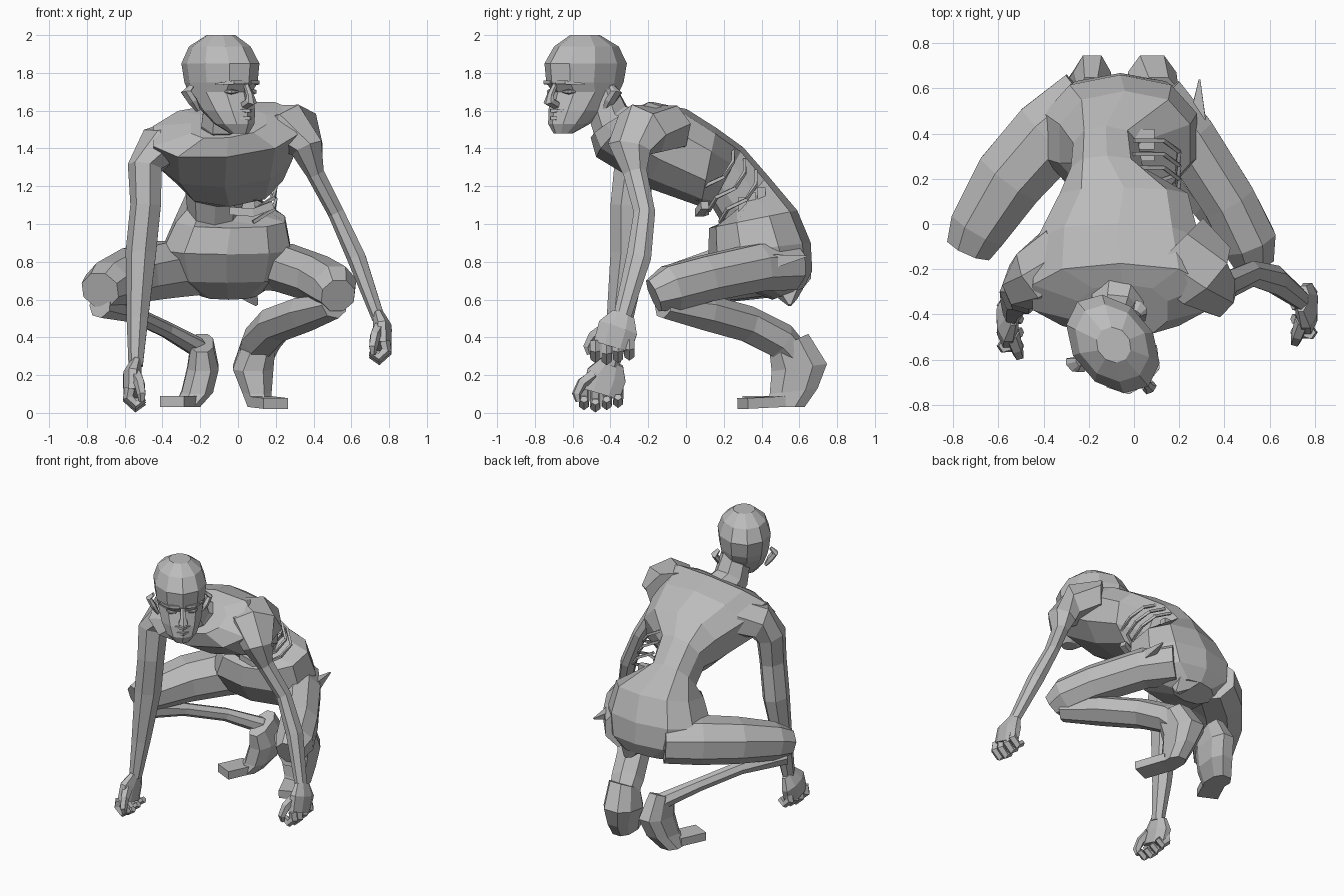
import bpy, bmesh, math
from mathutils import Vector, Matrix

default_cube = bpy.data.objects.get("Cube")
if default_cube:
    bpy.data.objects.remove(default_cube)

tone = .5
grey = (tone, tone, tone, 1)
material = bpy.data.materials.new("plain grey")
material.use_nodes = True
material.diffuse_color = grey
material.node_tree.nodes["Principled BSDF"].inputs["Base Color"].default_value = grey

ALONG_Y = Vector((0, 1, 0))
ALONG_Z = Vector((0, 0, 1))


def skin(name, rings, matrix):
    """Join equal rings of points into a closed flat-faced body."""
    bm = bmesh.new()
    rows = [[bm.verts.new(point) for point in ring] for ring in rings]
    for lower, upper in zip(rows, rows[1:]):
        for i in range(len(lower)):
            bm.faces.new((lower[i - 1], lower[i], upper[i], upper[i - 1]))
    bm.faces.new(rows[0])
    bm.faces.new(rows[-1])
    bmesh.ops.recalc_face_normals(bm, faces=bm.faces)
    mesh = bpy.data.meshes.new(name)
    bm.to_mesh(mesh)
    bm.free()
    mesh.transform(matrix)
    mesh.materials.append(material)
    part = bpy.data.objects.new(name, mesh)
    bpy.context.collection.objects.link(part)


def bulge(value, power):
    return math.copysign(abs(value) ** power, value)


def oval(middle, across, along, sides, power=1):
    """One ring of points with flat sides; a low power makes it boxier."""
    turns = [math.tau * (i + .5) / sides for i in range(sides)]
    return [middle + across * bulge(math.cos(t), power) + along * bulge(math.sin(t), power)
            for t in turns]


def limb(name, path, widths, flat=1, sides=6, ref=ALONG_Z, matrix=Matrix()):
    """Loft along a path; flat is the depth towards ref per unit of width."""
    points = [Vector(p) for p in path]
    rings = []
    for i, (point, width) in enumerate(zip(points, widths)):
        ahead = points[min(i + 1, len(points) - 1)]
        behind = points[max(i - 1, 0)]
        tangent = (ahead - behind).normalized()
        across = tangent.cross(ref).normalized()
        along = across.cross(tangent)
        rings.append(oval(point, across * width, along * width * flat, sides))
    skin(name, rings, matrix)


def slices(name, table, sides, power=1, lean=0, matrix=Matrix()):
    """Loft through slices given by left, right, a back and a front point."""
    rings = []
    for left, right, back, front in table:
        back, front = Vector((0, *back)), Vector((0, *front))
        middle = (back + front) / 2 + Vector(((left + right) / 2, 0, 0))
        half = (right - left) / 2
        across = Vector((half, 0, half * lean * max(0, front.z - 1)))
        rings.append(oval(middle, across * 1.04, (back - front) / 2 * 1.04, sides, power))
    skin(name, rings, matrix)


# Torso, from the seat up over the bent back to the collar
slices("torso", [
    (-.2, .1, (.62, .66), (.46, .6)),
    (-.36, .24, (.66, .75), (.24, .69)),
    (-.4, .28, (.65, .9), (.13, .84)),
    (-.33, .25, (.58, 1.07), (.13, .98)),
    (-.27, .02, (.43, 1.25), (.2, 1)),
    (-.28, .04, (.3, 1.4), (.14, 1.1)),
    (-.33, .24, (.16, 1.5), (.08, 1.1)),
    (-.43, .29, (0, 1.6), (-.2, 1.2)),
    (-.45, .33, (-.18, 1.64), (-.47, 1.36)),
    (-.25, .15, (-.27, 1.6), (-.5, 1.46)),
], sides=10, power=.85, lean=.25)
limb("neck", [(-.06, -.26, 1.47), (-.08, -.4, 1.55), (-.08, -.46, 1.7)],
     [.14, .12, .1], sides=8)

# Open flank with bare ribs and pieces of the backbone
for i in range(3):
    drop = Matrix.Translation(Vector((0, i, -i)) * .06)
    limb(f"rib_{i + 1}", [(0, .25, 1.4), (.13, .25, 1.33), (.2, .2, 1.25),
         (.19, .1, 1.2), (.08, .06, 1.13)], [.012] * 5, sides=4, matrix=drop)
    shift = Matrix.Translation(Vector((0, i, i / 2)) * .05)
    limb(f"backbone_block_{i + 1}", [(0, .3, 1.1), (.09, .3, 1.1)],
         [.03, .03], flat=2, sides=4, matrix=shift)
limb("loose_flap", [(-.04, .1, 1.07), (.08, .07, 1.06), (.18, .1, 1.1)],
     [.03] * 3, sides=4)

# Head, symmetric in its own frame, then turned towards its left
facing = Matrix.Translation((-.09, -.535, 0)) @ Matrix.Rotation(math.radians(40), 4, 'Z')
skull = [(1.48, -.2, -.1, .05), (1.53, -.22, 0, .1), (1.6, -.21, .09, .13),
         (1.7, -.18, .19, .15), (1.75, -.22, .22, .16), (1.85, -.23, .24, .17),
         (1.94, -.17, .19, .14), (2, -.08, .08, .07)]
slices("head", [(-wide, wide, (back, height), (front, height))
                for height, front, back, wide in skull], sides=10, matrix=facing)
limb("nose", [(0, -.2, 1.75), (0, -.24, 1.68), (0, -.25, 1.65), (0, -.2, 1.63)],
     [.015, .022, .035, .03], flat=.8, ref=ALONG_Y, matrix=facing)
for name, height in (("upper_lip", 1.6), ("lower_lip", 1.56)):
    limb(name, [(-.05, -.19, height), (0, -.225, height), (.05, -.19, height)],
         [.01, .02, .01], flat=.7, sides=4, matrix=facing)
for side, s in (("left", 1), ("right", -1)):
    limb(side + "_ear", [(s * .14, .02, 1.6), (s * .17, .03, 1.65),
         (s * .2, .05, 1.7), (s * .17, .04, 1.73)],
         [.01, .02, .02, .01], flat=2, ref=ALONG_Y, matrix=facing)
    limb(side + "_brow", [(s * .02, -.21, 1.75), (s * .08, -.2, 1.75), (s * .14, -.12, 1.74)],
         [.02, .02, .01], flat=.7, sides=4, matrix=facing)
    limb(side + "_eye", [(s * .04, -.19, 1.7), (s * .08, -.18, 1.7), (s * .1, -.15, 1.7)],
         [.005, .014, .005], matrix=facing)

# Arms: slim from the front, deeper from the side
left_wrist, right_wrist = (.745, -.34, .5), (-.54, -.4, .25)
limb("left_arm", [(.18, -.1, 1.5), (.31, -.23, 1.5), (.37, -.3, 1.4), (.41, -.27, 1.27),
     (.52, -.22, 1.06), (.63, -.25, .82), left_wrist],
     [.14, .135, .09, .05, .045, .052, .036], flat=1.3, sides=7, ref=ALONG_Y)
limb("right_arm", [(-.3, -.13, 1.43), (-.43, -.23, 1.4), (-.49, -.27, 1.3),
     (-.485, -.3, 1.1), (-.51, -.3, .85), (-.53, -.35, .5), right_wrist],
     [.13, .12, .095, .085, .085, .06, .04], flat=1.2, sides=7, ref=ALONG_Y)


def hand(side, wrist, inward):
    """Palm hanging from the wrist, four curled fingers, thumb in front."""
    origin = Vector(wrist) - Vector((0, .05, .25))
    frame = Matrix.Translation(origin) @ Matrix.Diagonal((inward, 1, 1, 1))
    limb(side + "_palm", [(0, .06, .27), (-.02, .03, .2), (-.02, 0, .1)],
         [.03, .052, .05], flat=2.2, sides=8, ref=ALONG_Y, matrix=frame)
    for i in range(4):
        y = (i - 1.5) * .06
        low = abs(i - 1) * .012
        limb(f"{side}_finger_{i + 1}", [(-.03, y, .13), (-.04, y, low + .07),
             (0, y, low + .03), (.04, y, low + .06)],
             [.03, .03, .028, .022], sides=5, ref=ALONG_Y, matrix=frame)
    limb(side + "_thumb", [(0, -.04, .2), (.02, -.1, .16), (.03, -.13, .1), (.03, -.12, .06)],
         [.035, .03, .025, .015], sides=5, ref=ALONG_Y, matrix=frame)


hand("left", left_wrist, -1)
hand("right", right_wrist, 1)

# Folded legs, each thigh running forward to the knee and the shin back to the heel
limb("left_thigh", [(.1, .55, .78), (.24, .38, .77), (.42, .1, .71), (.51, -.08, .66),
     (.53, -.17, .62)], [.14, .135, .13, .13, .095], sides=8)
limb("right_thigh", [(-.2, .54, .77), (-.38, .39, .76), (-.55, .2, .73), (-.69, -.02, .68),
     (-.73, -.11, .65)], [.17, .18, .17, .14, .11], flat=.9, sides=8)
limb("left_shin", [(.51, -.12, .57), (.36, .1, .53), (.2, .32, .47), (.12, .5, .38),
     (.09, .6, .28)], [.08, .11, .11, .11, .09], flat=.9, sides=7)
limb("right_shin", [(-.73, -.08, .57), (-.55, .17, .52), (-.38, .4, .44), (-.22, .56, .35),
     (-.18, .62, .27)], [.07, .045, .045, .055, .07], sides=7)


def foot(side, sides_of_ankle, toe):
    """Upright heel block with a flat slab of toes in front."""
    profile = [((.65, .42), (.44, .32)), ((.75, .26), (.45, .22)),
               ((.7, .13), (.44, .1)), ((.63, .03), (.42, .03))]
    slices(side + "_heel", [(*edges, *ends) for edges, ends in zip(sides_of_ankle, profile)],
           sides=8, power=.8)
    left, right = sides_of_ankle[-1]
    limb(side + "_toes", [((left + right) / 2, .5, .06), toe],
         [.1, .1], flat=.4, sides=4)


foot("left", [(.02, .2), (-.03, .19), (.02, .18), (.05, .18)], (.2, .3, .05))
foot("right", [(-.25, -.13), (-.27, -.1), (-.3, -.13), (-.34, -.2)], (-.35, .33, .06))

# Torn skin at the hip and the seat
limb("hip_flap", [(.3, .3, .78), (.28, .45, .8), (.29, .64, .83)],
     [.08, .055, .005], sides=4)
limb("seat_flap", [(.02, .55, .7), (.06, .54, .63), (.1, .55, .57)],
     [.1, .07, .01], sides=4, ref=ALONG_Y)
